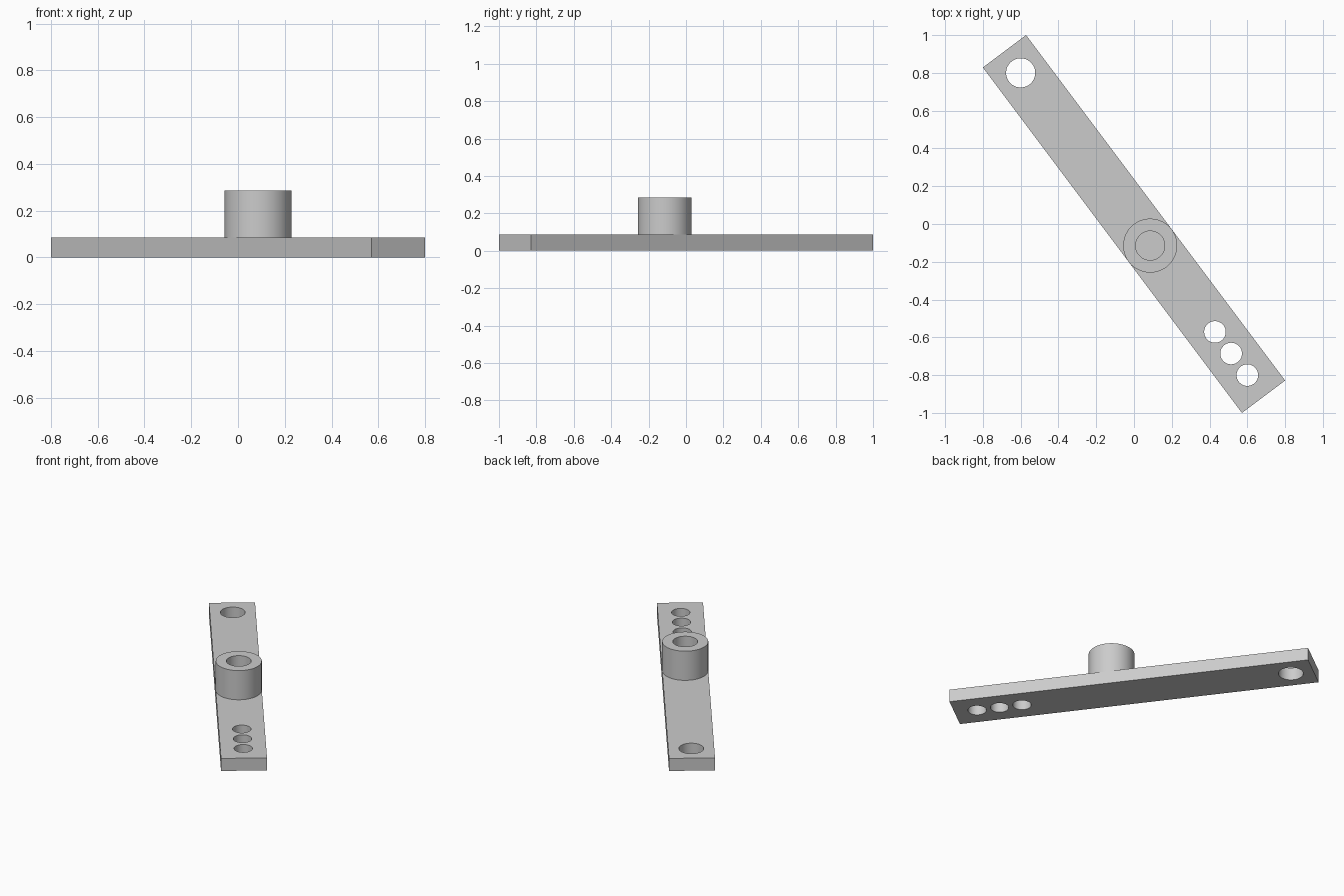
import bpy
import bmesh
import math
from mathutils import Matrix

cube = bpy.data.objects.get("Cube")
if cube:
    bpy.data.objects.remove(cube, do_unlink=True)

U = 1 / 7                        # design module
THICK, TOP = 0.6 * U, 2 * U      # bar thickness, top of boss
HUB = U                          # boss position along the bar
BORE, PIN = 0.54 * U, 0.4 * U    # hole radii
ANGLE = math.atan2(-0.8, 0.6)    # bar lies diagonally in plan

steel = bpy.data.materials.new("plain_grey")
steel.use_nodes = True
grey = (0.6, 0.6, 0.6, 1)
steel.diffuse_color = grey
steel.node_tree.nodes["Principled BSDF"].inputs["Base Color"].default_value = grey


def make_object(name, bm):
    bmesh.ops.recalc_face_normals(bm, faces=bm.faces)
    mesh = bpy.data.meshes.new(name)
    bm.to_mesh(mesh)
    bm.free()
    mesh.materials.append(steel)
    obj = bpy.data.objects.new(name, mesh)
    obj.rotation_euler.z = ANGLE
    bpy.context.collection.objects.link(obj)
    return obj


def cylinder(name, x, radius, z0, z1, half=False):
    """Upright cylinder at x along the bar, optionally only its outer half."""
    bm = bmesh.new()
    place = Matrix.Translation((x, 0, (z0 + z1) / 2))
    bmesh.ops.create_cone(bm, cap_ends=True, segments=64, radius1=radius,
                          radius2=radius, depth=z1 - z0, matrix=place)
    if half:
        cut = bmesh.ops.bisect_plane(bm, geom=bm.verts[:] + bm.edges[:] + bm.faces[:],
                                     plane_co=(x, 0, 0), plane_no=(1, 0, 0),
                                     clear_inner=True)
        rim = [g for g in cut["geom_cut"] if isinstance(g, bmesh.types.BMEdge)]
        bmesh.ops.holes_fill(bm, edges=rim)
    return make_object(name, bm)


def drill(obj, cutter):
    mod = obj.modifiers.new("hole", "BOOLEAN")
    mod.operation = "DIFFERENCE"
    mod.solver = "EXACT"
    mod.object = cutter
    bpy.ops.object.select_all(action="DESELECT")
    bpy.context.view_layer.objects.active = obj
    obj.select_set(True)
    bpy.ops.object.modifier_apply(modifier=mod.name)
    bpy.data.objects.remove(cutter, do_unlink=True)


# Flat bar
bm = bmesh.new()
bmesh.ops.create_cube(bm, size=1, matrix=Matrix.Translation((0, 0, THICK / 2))
                      @ Matrix.Diagonal((16 * U, 2 * U, THICK, 1)))
bar = make_object("lever_bar", bm)

# Large end hole, three pin holes, and the half-round hole under the boss
drill(bar, cylinder("end_hole", -7 * U, BORE, -U, U))
for i in range(3):
    drill(bar, cylinder("pin_hole", (5 + i) * U, PIN, -U, U))
drill(bar, cylinder("half_hole", HUB, BORE, -U, U, half=True))

# Bored round boss on the bar
boss = cylinder("boss", HUB, U, THICK, TOP)
drill(boss, cylinder("bore", HUB, BORE, 0, TOP + U))

# Smooth round walls, crisp edges
for obj in (bar, boss):
    bpy.ops.object.select_all(action="DESELECT")
    bpy.context.view_layer.objects.active = obj
    obj.select_set(True)
    bpy.ops.object.shade_smooth_by_angle(angle=math.radians(30))
